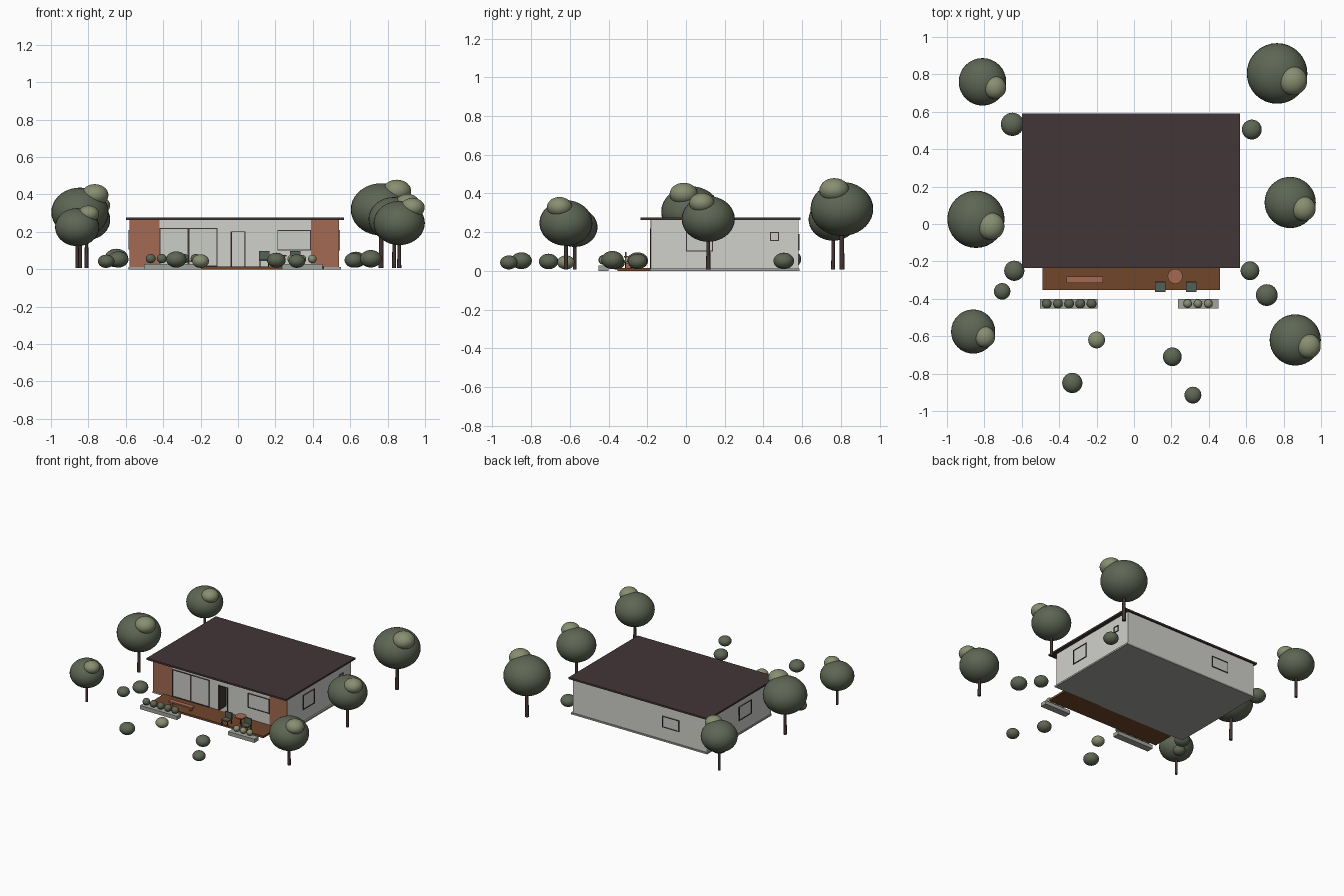
import bpy
import math

if "Cube" in bpy.data.objects:
    bpy.data.objects.remove(bpy.data.objects["Cube"], do_unlink=True)


def material(name, *rgb):
    lin = [(c / 255 / 12.92 if c < 10 else ((c / 255 + 0.055) / 1.055) ** 2.4) for c in rgb]
    m = bpy.data.materials.new(name)
    m.use_nodes = True
    m.diffuse_color = (*lin, 1)
    bsdf = m.node_tree.nodes["Principled BSDF"]
    bsdf.inputs["Base Color"].default_value = (*lin, 1)
    bsdf.inputs["Roughness"].default_value = 0.9
    return m


WALL = material("pale wall", 208, 208, 203)
GLASS = material("pale glass", 203, 205, 201)
BRICK = material("terracotta", 163, 106, 82)
WOOD = material("deck wood", 112, 70, 43)
DARK = material("dark roof", 68, 54, 55)
TRUNK = material("bark", 66, 52, 50)
LEAF = material("leaf green", 94, 102, 84)
LIGHT = material("light leaf", 136, 142, 113)
STONE = material("concrete", 163, 164, 158)
CHAIR = material("grey green", 84, 96, 88)


def finish(name, mat):
    o = bpy.context.object
    o.name = name
    o.data.materials.append(mat)
    return o


def box(name, mat, x, y, z):
    """Box from (min, max) ranges."""
    r = (x, y, z)
    bpy.ops.mesh.primitive_cube_add(size=1, location=[(a + b) / 2 for a, b in r])
    bpy.context.object.scale = [b - a for a, b in r]
    return finish(name, mat)


def ball(name, mat, x, y, z, r, rz):
    bpy.ops.mesh.primitive_uv_sphere_add(segments=32, ring_count=18, location=(x, y, z))
    bpy.context.object.scale = (r, r, rz)
    bpy.ops.object.shade_smooth()
    return finish(name, mat)


def post(name, mat, x, y, z0, z1, r0, r1):
    bpy.ops.mesh.primitive_cone_add(vertices=24, radius1=r0, radius2=r1, depth=z1 - z0,
                                    location=(x, y, (z0 + z1) / 2))
    bpy.ops.object.shade_smooth_by_angle(angle=math.radians(40))
    return finish(name, mat)


def window(name, axis, face, out, u, z):
    """Framed pane on a wall; u is the horizontal range, out the facing sign."""
    def plate(part, mat, ur, zr, t):
        d = tuple(sorted((face - out * 0.002, face + out * t)))
        box(name + part, mat, *((ur, d) if axis == "y" else (d, ur)), zr)
    w = 0.005
    plate("_pane", GLASS, u, z, 0.002)
    for i in (0, 1):
        s = 1 - 2 * i
        plate("_jamb", DARK, tuple(sorted((u[i], u[i] + s * w))), z, 0.006)
        plate("_rail", DARK, u, tuple(sorted((z[i], z[i] + s * w))), 0.006)


# House body with a door recess
X0, X1, Y0, Y1, TOP = -0.58, 0.54, -0.18, 0.58, 0.264
DOOR = (-0.04, 0.04)
box("floor_slab", STONE, (X0 - 0.006, X1 + 0.012), (Y0 - 0.006, Y1 + 0.006), (0, 0.012))
box("house_body", WALL, (X0, X1), (-0.08, Y1), (0.01, TOP))
box("front_wall_right", WALL, (X0, DOOR[0]), (Y0, -0.08), (0.01, TOP))
box("front_wall_left", WALL, (DOOR[1], X1), (Y0, -0.08), (0.01, TOP))
box("door_lintel", WALL, DOOR, (Y0, -0.08), (0.2, TOP))
box("open_door", DARK, (-0.04, -0.032), (Y0, -0.095), (0.013, 0.2))
box("door_jamb", DARK, (0.036, 0.041), (Y0 - 0.003, Y0 + 0.002), (0.013, 0.2))
box("door_head", DARK, (-0.041, 0.041), (Y0 - 0.003, Y0 + 0.002), (0.198, 0.203))
box("roof", DARK, (-0.6, 0.567), (-0.235, 0.592), (0.263, 0.276))

# Terracotta facade panels
for name, xr in (("brick_panel_right", (X0, -0.42)), ("brick_panel_left", (0.39, X1))):
    box(name, BRICK, xr, (Y0 - 0.004, Y0 + 0.002), (0.012, TOP))

# Windows
window("glazing_right", "y", Y0, -1, (-0.42, -0.265), (0.015, 0.22))
window("glazing_middle", "y", Y0, -1, (-0.265, -0.11), (0.015, 0.22))
window("front_window", "y", Y0, -1, (0.21, 0.39), (0.1, 0.21))
window("back_window", "y", Y1, 1, (-0.35, -0.21), (0.105, 0.19))
window("left_window", "x", X1, 1, (0.0, 0.14), (0.1, 0.21))
window("left_small_window", "x", X1, 1, (0.435, 0.48), (0.155, 0.2))
window("right_window", "x", X0, -1, (0.05, 0.2), (0.105, 0.21))

# Deck and its furniture
box("deck", WOOD, (-0.49, 0.46), (-0.354, Y0), (0, 0.015))
box("bench_seat", BRICK, (-0.362, -0.165), (-0.316, -0.281), (0.038, 0.048))
for x in (-0.345, -0.19):
    box("bench_leg", BRICK, (x, x + 0.01), (-0.312, -0.285), (0.015, 0.038))
post("table_top", BRICK, 0.22, -0.28, 0.068, 0.076, 0.04, 0.04)
post("table_stem", TRUNK, 0.22, -0.28, 0.015, 0.068, 0.006, 0.006)
for cx in (0.14, 0.305):
    box("chair_seat", CHAIR, (cx - 0.028, cx + 0.028), (-0.363, -0.307), (0.045, 0.054))
    box("chair_back", CHAIR, (cx - 0.028, cx + 0.028), (-0.316, -0.307), (0.054, 0.097))
    for sx in (-1, 1):
        for y in (-0.358, -0.312):
            post("chair_leg", TRUNK, cx + sx * 0.023, y, 0.012, 0.045, 0.003, 0.003)

# Planters with rows of shrubs
box("planter_right", STONE, (-0.502, -0.194), (-0.452, -0.401), (0, 0.028))
box("planter_left", STONE, (0.235, 0.453), (-0.452, -0.401), (0, 0.028))
for i in range(5):
    ball("planter_shrub", LEAF, -0.467 + i * 0.06, -0.426, 0.057, 0.026, 0.025)
for i in range(3):
    ball("planter_shrub_light", LIGHT, 0.287 + i * 0.055, -0.426, 0.055, 0.023, 0.022)

# Trees: x, y, crown height, crown radius
for x, y, z, r in ((-0.81, 0.76, 0.265, 0.127), (0.765, 0.805, 0.32, 0.162),
                   (-0.845, 0.025, 0.305, 0.153), (0.835, 0.115, 0.268, 0.137),
                   (-0.86, -0.575, 0.225, 0.118), (0.862, -0.62, 0.247, 0.137)):
    post("tree_trunk", TRUNK, x, y, 0.008, z, 0.08 * r, 0.065 * r)
    ball("tree_crown", LEAF, x, y, z, r, r * 0.86)
    ball("crown_highlight", LIGHT, x + 0.52 * r, y - 0.24 * r, z + 0.6 * r, 0.475 * r, 0.38 * r)

# Loose bushes: x, y, radius, colour
for x, y, r, mat in ((-0.65, 0.533, 0.062, LEAF), (0.63, 0.505, 0.053, LEAF),
                     (-0.64, -0.25, 0.054, LEAF), (0.62, -0.25, 0.05, LEAF),
                     (-0.705, -0.36, 0.044, LEAF), (0.71, -0.38, 0.058, LEAF),
                     (-0.2, -0.62, 0.045, LIGHT), (-0.33, -0.85, 0.054, LEAF),
                     (0.205, -0.71, 0.05, LEAF), (0.315, -0.915, 0.045, LEAF)):
    ball("bush", mat, x, y, r * 0.97, r, r * 0.8)
